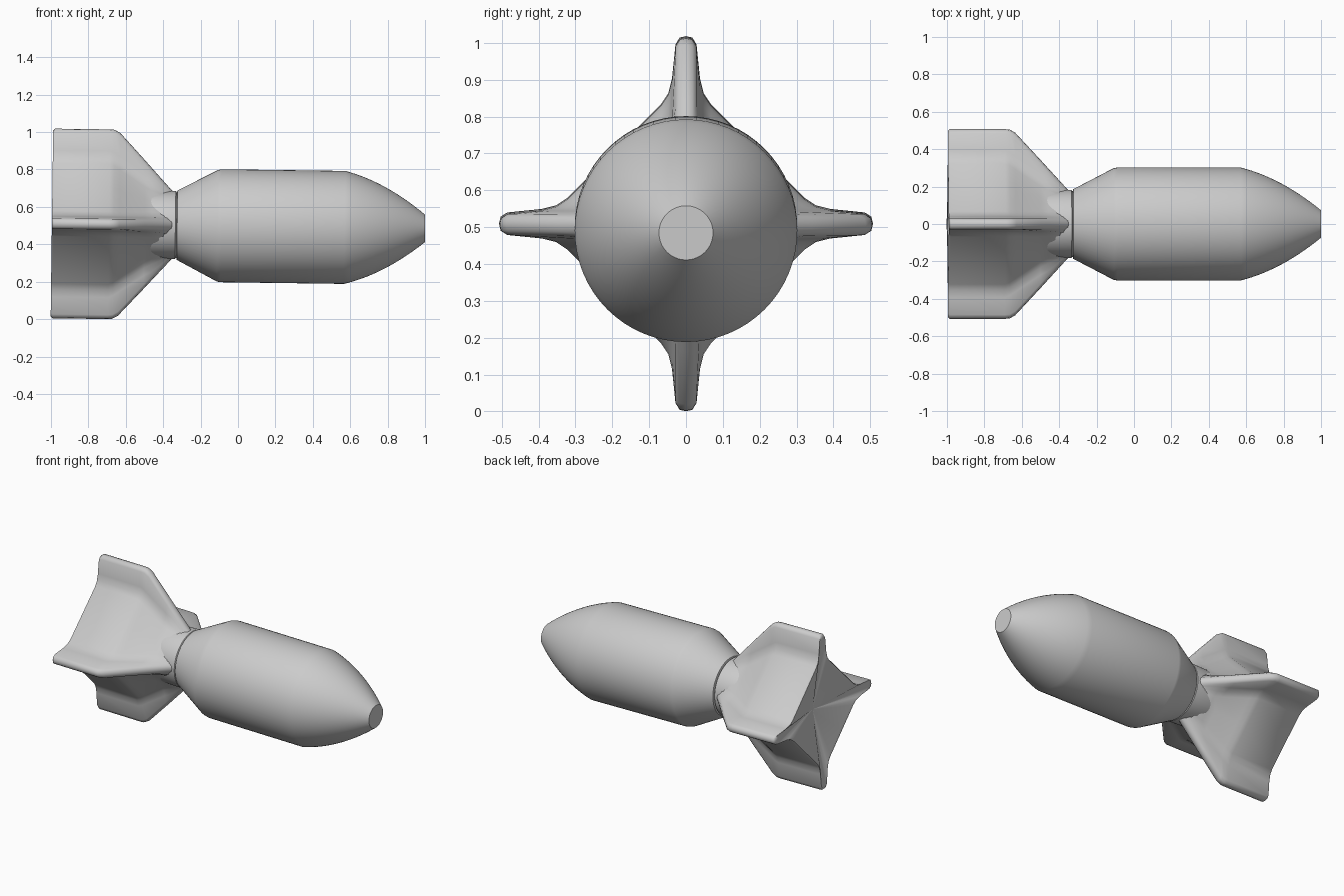
import bpy, bmesh, math

cube = bpy.data.objects.get("Cube")
if cube:
    bpy.data.objects.remove(cube)

grey = bpy.data.materials.new("plain_grey")
grey.use_nodes = True
COLOR = (0.6, 0.6, 0.6, 1)
grey.diffuse_color = COLOR
grey.node_tree.nodes["Principled BSDF"].inputs["Base Color"].default_value = COLOR


def loft(name, rings, angle):
    """Skin a row of equal-sized rings, close both ends, and smooth it."""
    bm = bmesh.new()
    rows = [[bm.verts.new(p) for p in ring] for ring in rings]
    n = len(rows[0])
    for a, b in zip(rows, rows[1:]):
        for i in range(n):
            j = (i + 1) % n
            bm.faces.new((a[i], a[j], b[j], b[i]))
    bm.faces.new(rows[0])
    bm.faces.new(rows[-1])
    bmesh.ops.remove_doubles(bm, verts=bm.verts, dist=1e-5)
    bmesh.ops.recalc_face_normals(bm, faces=bm.faces)
    mesh = bpy.data.meshes.new(name)
    bm.to_mesh(mesh)
    bm.free()
    mesh.materials.append(grey)
    ob = bpy.data.objects.new(name, mesh)
    bpy.context.collection.objects.link(ob)
    # the whole model leans slightly nose-down
    ob.rotation_euler.y = 0.0135
    ob.location.z = 0.498
    bpy.ops.object.select_all(action='DESELECT')
    ob.select_set(True)
    bpy.context.view_layer.objects.active = ob
    bpy.ops.object.shade_smooth_by_angle(angle=math.radians(angle))
    return ob


def circle(x, r, n=64):
    turns = [2 * math.pi * i / n for i in range(n)]
    return [(x, r * math.cos(a), r * math.sin(a)) for a in turns]


def fin_section(x, length, web, t=0.038, scale=1):
    """Four-fin cross-section; sloping webs join neighbouring fins."""
    f = web - t
    half = [(length, 0), (length - 0.004, t * 0.45), (length - 0.022, t * 0.75),
            (min(f + 0.04, length - 0.03), t),
            (min(f, length - 0.035), t + 0.01),
            (min(f - 0.03, length - 0.045), t + 0.03)]
    quarter = half + [(web / 2, web / 2)] + [(b, a) for a, b in half[:0:-1]]
    ring = []
    for k in range(4):
        c, s = [(1, 0), (0, 1), (-1, 0), (0, -1)][k]
        ring += [(x, (a * c - b * s) * scale, (a * s + b * c) * scale)
                 for a, b in quarter]
    return ring


# body: cone behind, straight barrel, curved nose with a flat tip
profile = [(-0.328, 0.176), (-0.325, 0.186), (-0.11, 0.298), (-0.09, 0.302), (0.57, 0.302)]
for i in range(1, 15):
    d = 0.43 * i / 14
    profile.append((0.57 + d, 0.302 - 0.25 * d - 0.655 * d * d))
loft("body", [circle(x, r) for x, r in profile], 30)

# collar between the body and the fins
collar = [(-0.6, 0.15), (-0.5, 0.178), (-0.36, 0.182), (-0.335, 0.182), (-0.326, 0.17)]
loft("collar", [circle(x, r) for x, r in collar], 30)

# tail fins: shallow hollow at the rear, then outward and forward to the collar
stations = [(-0.995, 0.497, 0.38), (-0.985, 0.507, 0.39), (-0.69, 0.507, 0.39),
            (-0.665, 0.505, 0.38), (-0.635, 0.488, 0.36), (-0.5, 0.343, 0.27),
            (-0.46, 0.299, 0.25), (-0.36, 0.19, 0.235), (-0.335, 0.165, 0.22)]
rings = [fin_section(-0.92, 0.497, 0.38, scale=0.02),
         fin_section(-0.993, 0.497, 0.38, scale=0.93)]
rings += [fin_section(*s) for s in stations]
loft("tail_fins", rings, 50)
